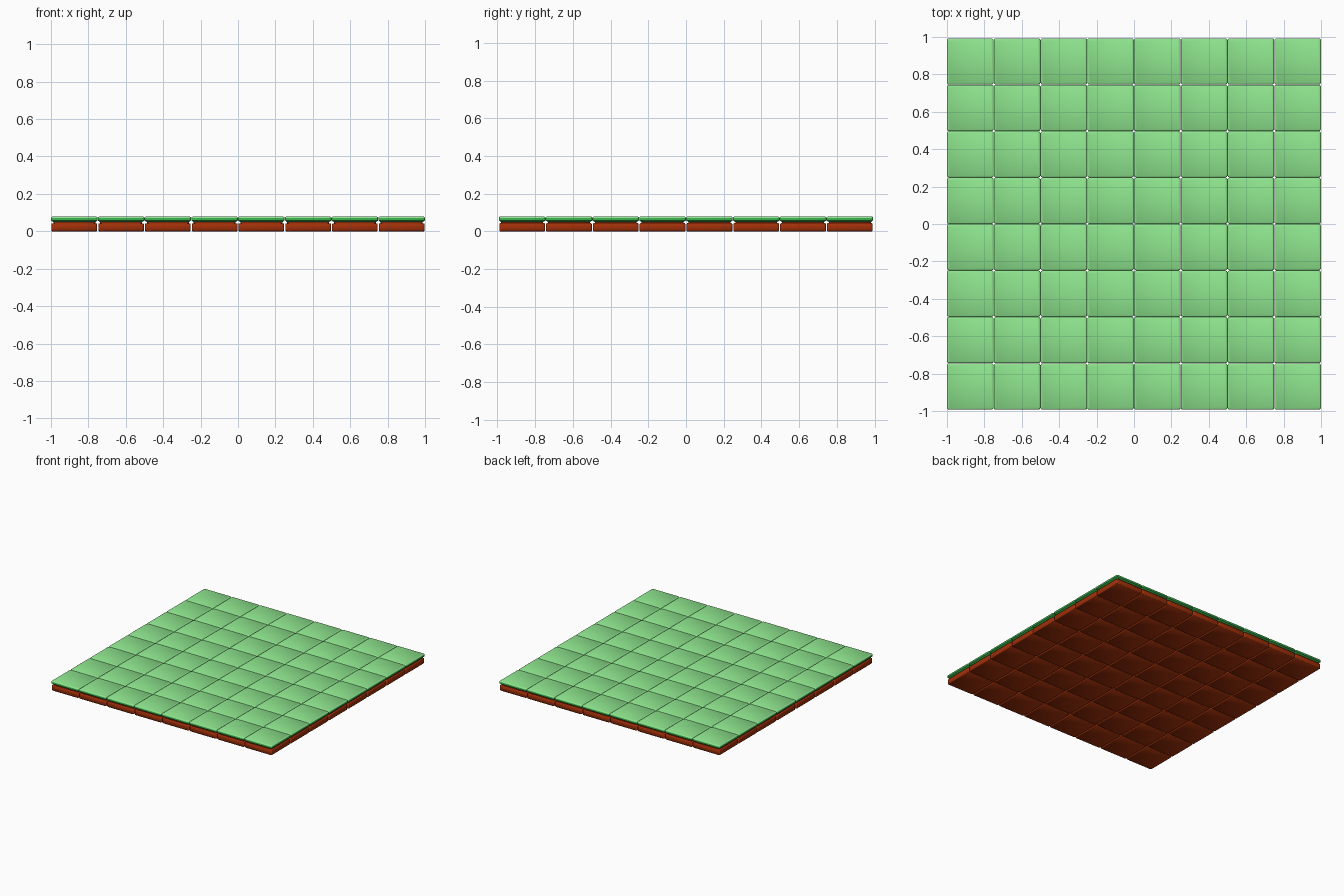
import bpy, bmesh, math

if "Cube" in bpy.data.objects:
    bpy.data.objects.remove(bpy.data.objects["Cube"])

PX, PY = 0.25, 0.2483   # tile pitch
N = 8


def material(name, color):
    m = bpy.data.materials.new(name)
    m.diffuse_color = (*color, 1)
    m.use_nodes = True
    m.node_tree.nodes["Principled BSDF"].inputs["Base Color"].default_value = m.diffuse_color
    return m


soil = material("red brown soil", (0.36, 0.030, 0.003))
grass = material("light green grass", (0.27, 0.78, 0.27))
lip = material("deep green grass edge", (0.04, 0.42, 0.07))


def ring(bm, inset, z, radius=0.011, seg=3):
    """Rounded rectangle loop of one tile at height z."""
    verts = []
    hx, hy = PX / 2 - inset - radius, PY / 2 - inset - radius
    for k, (sx, sy) in enumerate([(1, 1), (-1, 1), (-1, -1), (1, -1)]):
        for i in range(seg + 1):
            a = math.pi / 2 * (k + i / seg)
            verts.append(bm.verts.new((sx * hx + radius * math.cos(a),
                                       sy * hy + radius * math.sin(a), z)))
    return verts


# Tile profile from bottom to top: inset, height, colour of the band above
profile = [
    (0.006, 0.000, 0), (0.003, 0.003, 0), (0.003, 0.039, 0),
    (0.006, 0.043, 0), (0.013, 0.043, 0), (0.013, 0.049, 2),
    (0.0005, 0.058, 2), (0.0005, 0.071, 1), (0.002, 0.075, 1),
    (0.006, 0.078, 1),
]
bm = bmesh.new()
rings = [ring(bm, i, z) for i, z, _ in profile]
for lo, hi, p in zip(rings, rings[1:], profile):
    n = len(lo)
    for i in range(n):
        j = (i + 1) % n
        f = bm.faces.new((lo[i], lo[j], hi[j], hi[i]))
        f.material_index = p[2]
bm.faces.new(rings[0][::-1]).material_index = 0
bm.faces.new(rings[-1]).material_index = 1
for f in bm.faces:
    f.smooth = True
mesh = bpy.data.meshes.new("grass_tile")
bm.to_mesh(mesh)
bm.free()
mesh.set_sharp_from_angle(angle=math.radians(50))
for m in (soil, grass, lip):
    mesh.materials.append(m)

# Eight by eight field of tiles sharing one mesh
for r in range(N):
    for c in range(N):
        ob = bpy.data.objects.new(f"grass_tile_{r}_{c}", mesh)
        ob.location = ((c - (N - 1) / 2) * PX, (r - (N - 1) / 2) * PY, 0)
        bpy.context.collection.objects.link(ob)
